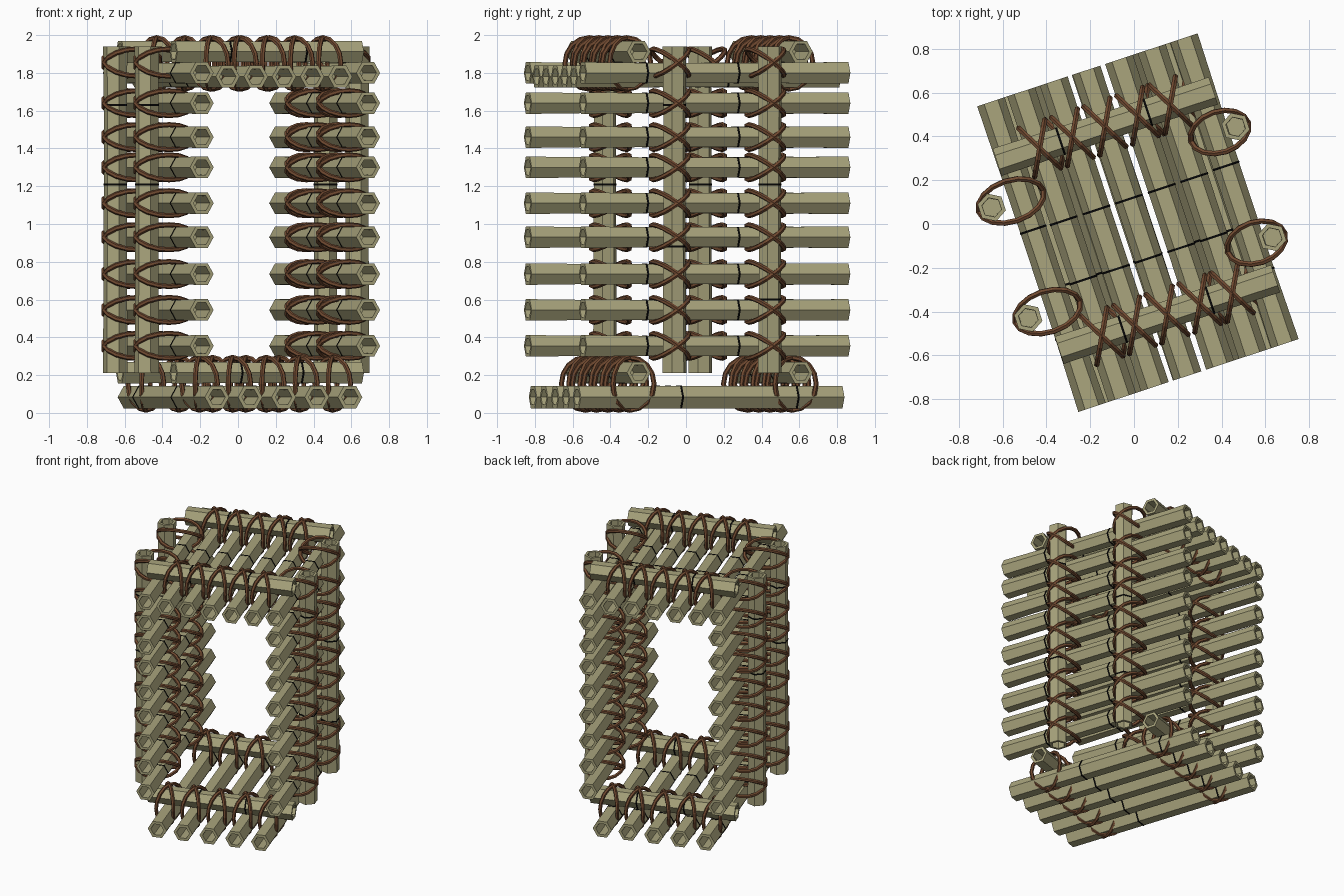
import bpy, bmesh, math
from mathutils import Vector, Matrix

if "Cube" in bpy.data.objects:
    bpy.data.objects.remove(bpy.data.objects["Cube"])

TURN = Matrix.Rotation(math.radians(18.3), 4, 'Z')   # whole crate is turned on its base
X, Y, Z = Vector((1, 0, 0)), Vector((0, 1, 0)), Vector((0, 0, 1))


def material(name, rgb):
    m = bpy.data.materials.new(name)
    m.diffuse_color = (*rgb, 1)
    m.use_nodes = True
    m.node_tree.nodes["Principled BSDF"].inputs["Base Color"].default_value = m.diffuse_color
    return m


BAMBOO = material("olive bamboo", (0.40, 0.375, 0.205))
JOINT = material("black joint", (0.002, 0.002, 0.002))
ROPE = material("brown rope", (0.165, 0.068, 0.030))


def finish(bm, name, mats):
    bmesh.ops.recalc_face_normals(bm, faces=bm.faces)
    me = bpy.data.meshes.new(name)
    bm.to_mesh(me)
    bm.free()
    me.transform(TURN)
    for m in mats:
        me.materials.append(m)
    ob = bpy.data.objects.new(name, me)
    bpy.context.collection.objects.link(ob)
    return ob


def bridge(bm, a, b, mat=0):
    n = len(a)
    for i in range(n):
        f = bm.faces.new((a[i], a[(i + 1) % n], b[(i + 1) % n], b[i]))
        f.material_index = mat


def pole(name, centre, axis, corner, t0, t1, joints, r_end=0.066, r_mid=0.061):
    """Hollow six-sided cane along axis, one corner pointing along corner."""
    bm = bmesh.new()
    other = axis.cross(corner)
    c = Vector(centre)

    def hexagon(t, r):
        return [bm.verts.new(c + axis * t + (corner * math.cos(k * math.pi / 3)
                + other * math.sin(k * math.pi / 3)) * r) for k in range(6)]

    depth = 0.22
    stations = [(t0 + depth, 0.044), (t0, 0.046), (t0, r_end)]
    stations += [(j, r_mid) for j in joints]
    stations += [(t1, r_end), (t1, 0.046), (t1 - depth, 0.044)]
    rings = [hexagon(t, r) for t, r in stations]
    for a, b in zip(rings, rings[1:]):
        bridge(bm, a, b)
    bm.faces.new(rings[0])
    bm.faces.new(rings[-1])
    # thin dark growth rings
    for j in joints:
        band = [hexagon(j + d, r) for d, r in ((-0.005, r_mid - 0.006), (-0.005, r_mid + 0.0025),
                                               (0.005, r_mid + 0.0025), (0.005, r_mid - 0.006))]
        for a, b in zip(band, band[1:] + band[:1]):
            bridge(bm, a, b, 1)
    return finish(bm, name, (BAMBOO, JOINT))


def rope_loop(bm, centre, a, b, r=0.0135, n=16, sides=6):
    """Closed rope loop on the ellipse spanned by a and b."""
    normal = a.cross(b).normalized()
    rings = []
    for i in range(n):
        t = 2 * math.pi * i / n
        p = centre + a * math.cos(t) + b * math.sin(t)
        tangent = (b * math.cos(t) - a * math.sin(t)).normalized()
        out = tangent.cross(normal)
        rings.append([bm.verts.new(p + (out * math.cos(2 * math.pi * k / sides)
                      + normal * math.sin(2 * math.pi * k / sides)) * r) for k in range(sides)])
    for i in range(n):
        bridge(bm, rings[i], rings[(i + 1) % n])


def lashing(bm, centre, a, s, t):
    """Two loops crossing in an X."""
    rope_loop(bm, Vector(centre), a, s + t)
    rope_loop(bm, Vector(centre), a, s - t)


END = 0.735
FLOOR_X = [-0.36, -0.175, 0.012, 0.197, 0.382]
ROOF_X = [-0.30, -0.143, 0.014, 0.171, 0.328]
WALL_Z = [0.355, 0.545, 0.735, 0.93, 1.11, 1.30, 1.46, 1.64, 1.80]
POST_Y = (-0.256, 0.276)
BEAM_Y = (-0.44, 0.464)

# floor and roof canes
for x in FLOOR_X:
    pole("floor_cane", (x, 0, 0.083), Y, X, -END, END, (-0.165, 0.48), 0.068, 0.068)
for x in ROOF_X:
    pole("roof_cane", (x, 0, 1.78), Y, X, -END, END, (-0.17, 0.115), 0.067, 0.064)

# side walls
for side, x in (("left", -0.445), ("right", 0.483)):
    for z in WALL_Z:
        pole(side + "_wall_cane", (x, 0, z), Y, X, -END, END, (-0.39, 0.12))

# cross beams over floor and roof
for y in BEAM_Y:
    pole("floor_beam", (0, y, 0.213), X, Y, -0.505, 0.535, (-0.14, 0.2), 0.066, 0.063)
    pole("roof_beam", (0, y, 1.912), X, Y, -0.505, 0.535, (-0.2, 0.22), 0.066, 0.063)

# upright posts
for y, cuts in zip(POST_Y, ((0.88, 1.63), (0.60, 1.21))):
    pole("right_post", (0.580, y, 0), Z, Y, 0.212, 1.94, cuts, 0.066, 0.062)
    pole("left_post", (-0.593, y, 0), Z, Y, 0.212, 1.94, (1.21, 1.63), 0.066, 0.062)

# rope lashings between posts and walls
for side, x, reach in (("left", -0.50, 0.155), ("right", 0.503, 0.137)):
    bm = bmesh.new()
    for y in POST_Y:
        for z in WALL_Z:
            top = z > 1.75
            lashing(bm, (x, y, 1.855 if top else z), X * reach, Y * 0.094,
                    Z * (0.072 if top else 0.066))
    finish(bm, side + "_wall_lashings", (ROPE,))

# rope lashings between beams and canes
for name, xs, z in (("floor", FLOOR_X, 0.154), ("roof", ROOF_X, 1.85)):
    bm = bmesh.new()
    for y in BEAM_Y:
        for x in xs:
            lashing(bm, (x, y, z), Z * (0.14 if name == "floor" else 0.1365), Y * 0.115, X * 0.062)
    finish(bm, name + "_lashings", (ROPE,))
